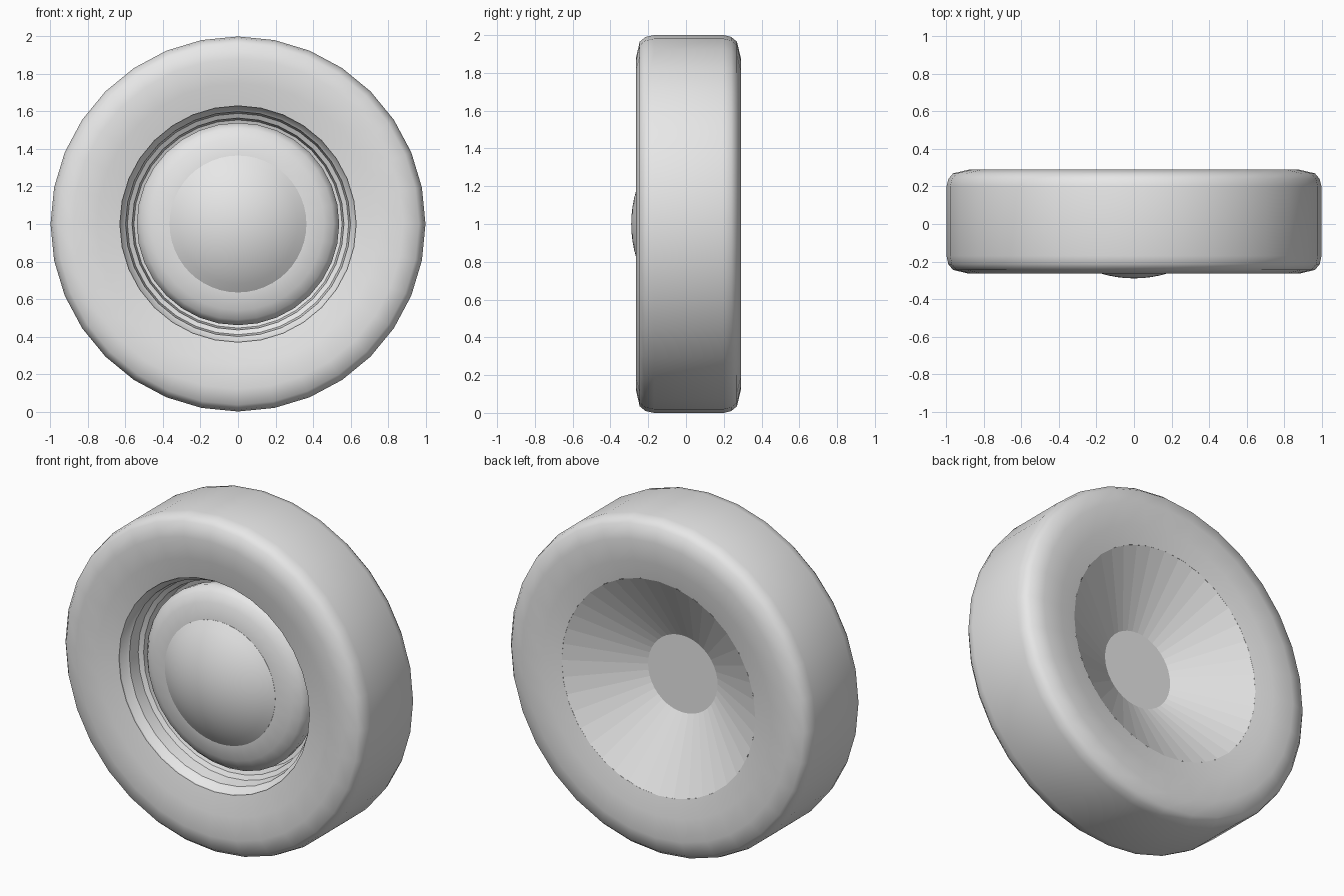
import bpy
import math

SIDES = 32
CENTRE_Z = 1.0

old = bpy.data.objects.get("Cube")
if old:
    bpy.data.objects.remove(old, do_unlink=True)

grey = bpy.data.materials.new("light_grey")
grey.use_nodes = True
grey.diffuse_color = (0.8, 0.8, 0.8, 1)
grey.node_tree.nodes["Principled BSDF"].inputs["Base Color"].default_value = (0.8, 0.8, 0.8, 1)


def lathe(name, profile, sides=SIDES, closed=False, smooth_angle=None):
    """Turn (radius, y) points around the axle; walk from front centre outwards to the back."""
    verts, rings = [], []
    for r, y in profile:
        start = len(verts)
        count = 1 if r == 0 else sides
        for i in range(count):
            a = math.tau * i / sides
            verts.append((r * math.sin(a), y, CENTRE_Z + r * math.cos(a)))
        rings.append([start + i % count for i in range(sides)])
    pairs = list(zip(rings, rings[1:]))
    if closed:
        pairs.append((rings[-1], rings[0]))
    faces = []
    for a, b in pairs:
        for i in range(sides):
            j = (i + 1) % sides
            quad = [a[i], a[j], b[j], b[i]]
            faces.append(list(dict.fromkeys(quad)))
    mesh = bpy.data.meshes.new(name)
    mesh.from_pydata(verts, [], faces)
    mesh.materials.append(grey)
    mesh.update()
    obj = bpy.data.objects.new(name, mesh)
    bpy.context.collection.objects.link(obj)
    bpy.ops.object.select_all(action='DESELECT')
    obj.select_set(True)
    bpy.context.view_layer.objects.active = obj
    bpy.ops.object.mode_set(mode='EDIT')
    bpy.ops.mesh.select_all(action='SELECT')
    bpy.ops.mesh.normals_make_consistent(inside=False)
    bpy.ops.object.mode_set(mode='OBJECT')
    if smooth_angle:
        bpy.ops.object.shade_smooth_by_angle(angle=math.radians(smooth_angle))
    return obj


# Tyre: dished side walls, rounded shoulders and a flat tread
lathe("tyre", [
    (0.63, -0.225), (0.75, -0.25), (0.88, -0.265), (0.965, -0.245), (0.99, -0.215), (1.0, -0.17),
    (1.0, 0.2), (0.99, 0.24), (0.965, 0.27), (0.88, 0.29), (0.75, 0.28), (0.64, 0.26),
], closed=True, smooth_angle=50)

# Rim: stepped front channel, closed behind by the rear cone
lathe("rim_channel", [
    (0.632, -0.22), (0.612, -0.18), (0.6, -0.17), (0.59, -0.1),
    (0.565, -0.085), (0.555, 0.0), (0.5, 0.02),
], smooth_angle=40)
for poly in bpy.data.objects["rim_channel"].data.polygons:
    # The open channel must face the axle and the front
    c = poly.center
    if poly.normal.x * c.x + poly.normal.z * (c.z - CENTRE_Z) > 0:
        poly.flip()

# Hub plate with a rounded lip
lathe("hub_plate", [
    (0, -0.15), (0.36, -0.17), (0.46, -0.15), (0.51, -0.125),
    (0.54, -0.09), (0.535, -0.03), (0.5, 0.02), (0, 0.02),
], smooth_angle=50)

# Domed cap: a shallow slice of a sphere
CAP_R, PEAK, SPHERE = 0.365, -0.29, 0.615
steps = 8
cap = []
for k in range(steps + 1):
    r = CAP_R * k / steps
    cap.append((r, PEAK + SPHERE - math.sqrt(SPHERE ** 2 - r ** 2)))
lathe("hub_cap", cap + [(CAP_R, -0.15), (0, -0.15)], sides=48, smooth_angle=40)

# Rear cone: flat facets running in to a small flat disc
cone = lathe("rear_cone", [(0.64, 0.26), (0.23, 0.03), (0, 0.03)], sides=40)
for poly in cone.data.polygons:
    if poly.normal.y < 0:
        poly.flip()
